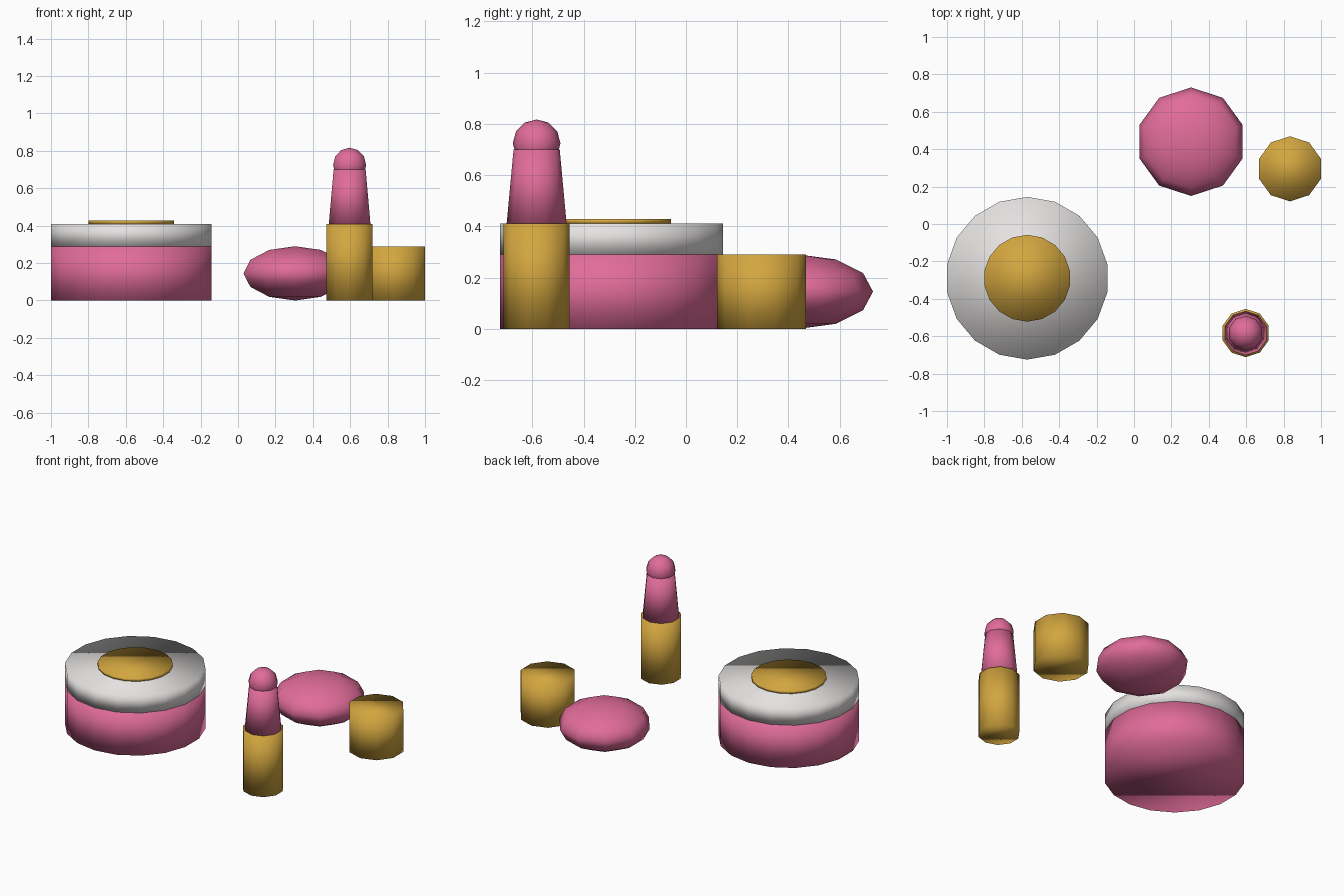
import bpy

cube = bpy.data.objects.get("Cube")
if cube:
    bpy.data.objects.remove(cube, do_unlink=True)


def material(name, rgb):
    m = bpy.data.materials.new(name)
    m.use_nodes = True
    colour = (*rgb, 1)
    m.diffuse_color = colour
    m.node_tree.nodes["Principled BSDF"].inputs["Base Color"].default_value = colour
    return m


pink = material("pink", (0.75, 0.15, 0.32))
gold = material("gold", (0.65, 0.38, 0.05))
white = material("warm white", (0.78, 0.76, 0.75))


def finish(name, mat):
    # The parts are softly shaded all over, rims included
    ob = bpy.context.object
    ob.name = name
    ob.data.materials.append(mat)
    bpy.ops.object.shade_smooth()
    return ob


def drum(name, mat, centre, bottom, top, radius, sides, top_radius=None):
    bpy.ops.mesh.primitive_cone_add(
        vertices=sides, radius1=radius, radius2=top_radius or radius,
        depth=top - bottom, location=(*centre, (bottom + top) / 2))
    return finish(name, mat)


def ball(name, mat, location, radius, height_scale=1):
    bpy.ops.mesh.primitive_uv_sphere_add(
        segments=10, ring_count=6, radius=radius, location=location)
    ob = finish(name, mat)
    ob.scale.z = height_scale
    return ob


# Cream jar with lid and gold disc
jar = (-0.571, -0.29)
drum("jar_body", pink, jar, 0, 0.29, 0.435, 18)
drum("jar_lid", white, jar, 0.29, 0.41, 0.435, 18)
drum("lid_disc", gold, jar, 0.41, 0.428, 0.232, 18)

# Lipstick
stick = (0.597, -0.583)
drum("lipstick_tube", gold, stick, 0, 0.41, 0.129, 10)
drum("lipstick_shaft", pink, stick, 0.41, 0.70, 0.117, 10, 0.09)
ball("lipstick_tip", pink, (*stick, 0.724), 0.093)

# Loose cap and powder puff
drum("lipstick_cap", gold, (0.834, 0.295), 0, 0.29, 0.174, 10)
ball("powder_puff", pink, (0.305, 0.44, 0.145), 0.29, 0.5)
